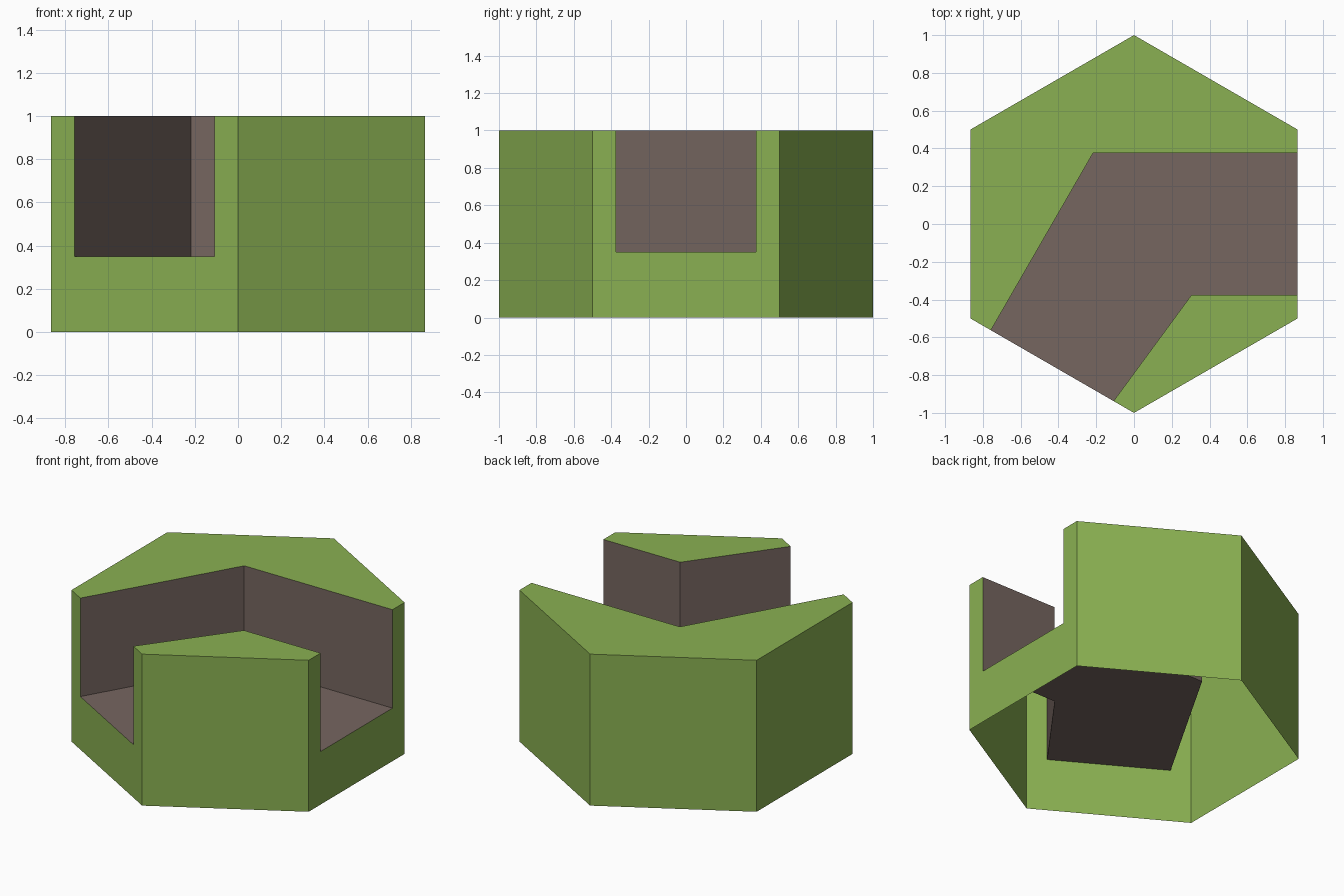
import bpy, bmesh, math

if "Cube" in bpy.data.objects:
    bpy.data.objects.remove(bpy.data.objects["Cube"])

H, FLOOR, HALF = 1.0, 0.35, 0.375   # tile height, channel floor, half channel width


def material(name, colour):
    m = bpy.data.materials.new(name)
    m.diffuse_color = (*colour, 1)
    m.use_nodes = True
    m.node_tree.nodes["Principled BSDF"].inputs["Base Color"].default_value = m.diffuse_color
    return m


GREEN = material("grass green", (0.253, 0.434, 0.084))
BROWN = material("earth brown", (0.181, 0.133, 0.117))


def build(name, faces, mat):
    """Make one flat-shaded object from a list of ordered polygons."""
    bm = bmesh.new()
    for pts in faces:
        bm.faces.new([bm.verts.new(p) for p in pts])
    bmesh.ops.remove_doubles(bm, verts=bm.verts, dist=1e-5)
    mesh = bpy.data.meshes.new(name)
    bm.to_mesh(mesh)
    bm.free()
    mesh.materials.append(mat)
    ob = bpy.data.objects.new(name, mesh)
    bpy.context.collection.objects.link(ob)
    return ob


def at(p, z):
    return (p[0], p[1], z)


def wall(a, b, z0, z1):
    return [at(a, z0), at(b, z0), at(b, z1), at(a, z1)]


# Hexagon corners, counter-clockwise from the right front corner
hexa = [(math.cos(math.radians(a)), math.sin(math.radians(a))) for a in range(-30, 330, 60)]


def opening(i):
    """Start and end of the channel mouth on side i."""
    a, b = hexa[i], hexa[(i + 1) % 6]
    return [tuple(a[k] + (b[k] - a[k]) * t for k in (0, 1)) for t in (0.5 - HALF, 0.5 + HALF)]


right_in, right_out = opening(0)
left_out, left_in = opening(4)
inner, outer = (0.305, -HALF), (-0.217, HALF)

# Outer walls: sides 0 and 4 have the channel mouth cut out, underside is open
sides = []
for i in range(6):
    a, b = hexa[i], hexa[(i + 1) % 6]
    if i in (0, 4):
        p, q = opening(i)
        sides.append([at(a, 0), at(b, 0), at(b, H), at(q, H), at(q, FLOOR),
                      at(p, FLOOR), at(p, H), at(a, H)])
    else:
        sides.append(wall(a, b, 0, H))
# Top surfaces on both banks of the channel
outer_bank = [right_out, *hexa[1:5], left_out, outer]
inner_bank = [left_in, hexa[5], hexa[0], right_in, inner]
tops = [[at(p, H) for p in bank] for bank in (outer_bank, inner_bank)]
build("hexagon_block", sides + tops, GREEN)

# Channel: floor and the two bent side walls
floor = [at(p, FLOOR) for p in (right_in, right_out, outer, left_out, left_in, inner)]
cliffs = [wall(left_out, outer, FLOOR, H), wall(outer, right_out, FLOOR, H),
          wall(right_in, inner, FLOOR, H), wall(inner, left_in, FLOOR, H)]
for c in cliffs:
    c.reverse()
build("channel", [floor] + cliffs, BROWN)
